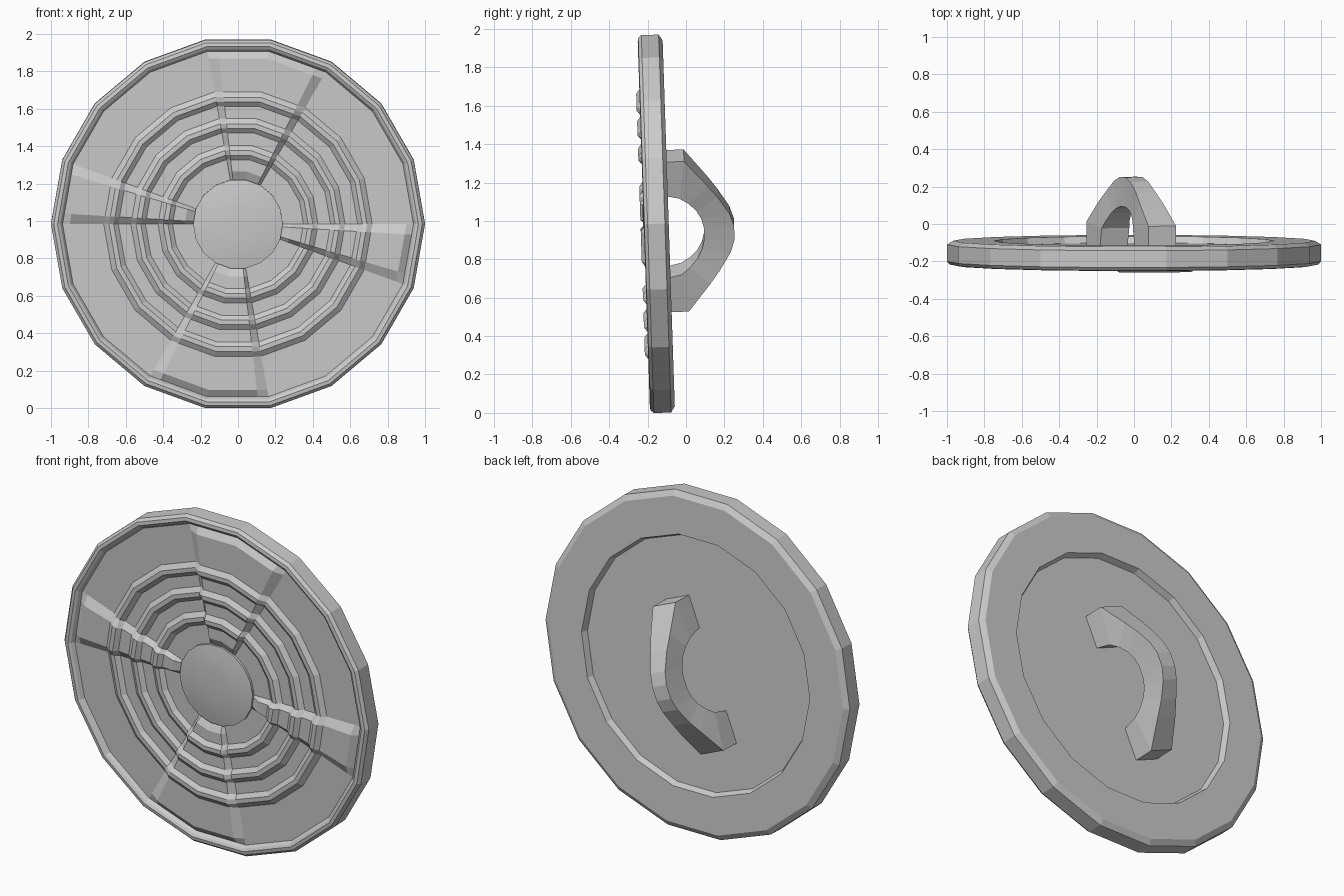
import bpy, bmesh
from math import sin, cos, radians
from mathutils import Matrix

if "Cube" in bpy.data.objects:
    bpy.data.objects.remove(bpy.data.objects["Cube"])

SIDES, STEP = 18, 20
FLOOR, ARM_H, RING_H = -0.036, 0.026, 0.02
ARMS = [(60, 100), (160, 180), (240, 280), (340, 360)]   # raised cross arms, degrees
SLOPE = 3.5
POSE = Matrix.Translation((0, -0.155, 0.985)) @ Matrix.Rotation(radians(1.9), 4, 'X')


def finish(name, bm):
    bmesh.ops.recalc_face_normals(bm, faces=bm.faces)
    me = bpy.data.meshes.new(name)
    bm.to_mesh(me)
    bm.free()
    ob = bpy.data.objects.new(name, me)
    bpy.context.collection.objects.link(ob)
    ob.matrix_world = POSE
    return ob


def polygon_point(r, a, y):
    # keeps extra points on the straight sides of the 18-gon
    off = (a % STEP) - STEP / 2
    rr = r * cos(radians(STEP / 2)) / cos(radians(off))
    return (rr * cos(radians(a)), y, rr * sin(radians(a)))


def lathe(name, profile, angles, arms=False):
    # profile entries: radius, y, share of arm height
    bm = bmesh.new()
    loops = []
    for r, y, k in profile:
        if r == 0:
            loops.append([bm.verts.new((0, y, 0))])
            continue
        loop = []
        for a in angles:
            top = any(s < a < e for s, e in ARMS)
            loop.append(bm.verts.new(polygon_point(r, a, y - (k * ARM_H if top else 0))))
        loops.append(loop)
    n = len(angles)
    for p, q in zip(loops, loops[1:]):
        for i in range(n):
            j = (i + 1) % n
            if len(p) == 1:
                bm.faces.new((p[0], q[i], q[j]))
            elif len(q) == 1:
                bm.faces.new((p[i], q[0], p[j]))
            else:
                bm.faces.new((p[i], q[i], q[j], p[j]))
    return finish(name, bm)


# shield disc: floor, three raised rings, stepped rim, recessed back
angles = set(range(0, 360, STEP))
for s, e in ARMS:
    angles |= {s + SLOPE, e - SLOPE}
profile = [(0, FLOOR, 0), (0.235, FLOOR, 0), (0.285, FLOOR, 1)]
for r0 in (0.35, 0.495, 0.64):
    profile += [(r0, FLOOR, 1), (r0 + 0.025, FLOOR - RING_H, 1),
                (r0 + 0.05, FLOOR - RING_H, 1), (r0 + 0.078, FLOOR, 1)]
profile += [(0.9, FLOOR, 1), (0.938, FLOOR, 0), (0.95, -0.056, 0), (0.965, -0.065, 0),
            (0.985, -0.062, 0), (1.0, -0.045, 0), (1.0, 0.045, 0), (0.968, 0.065, 0),
            (0.75, 0.065, 0), (0.735, 0.03, 0), (0, 0.03, 0)]
lathe("shield_disc", profile, sorted(angles))

# domed centre boss
boss = lathe("centre_boss", [(0.24, -0.03, 0), (0.24, -0.05, 0), (0.17, -0.062, 0),
                             (0.09, -0.068, 0), (0, -0.07, 0)], list(range(0, 360, STEP)))
bpy.context.view_layer.objects.active = boss
boss.select_set(True)
bpy.ops.object.shade_smooth_by_angle(angle=radians(30))

# arched hand grip on the back: (along, outer y, inner along, inner y, half width)
half = [(0.425, 0.02, 0.24, 0.02, 0.08), (0.425, 0.155, 0.215, 0.125, 0.08),
        (0.28, 0.27, 0.18, 0.17, 0.068), (0.205, 0.325, 0.135, 0.21, 0.058),
        (0.11, 0.383, 0.085, 0.235, 0.052), (0.04, 0.405, 0.035, 0.247, 0.05)]
path = half + [(-a, b, -c, d, w) for a, b, c, d, w in reversed(half)]
bm = bmesh.new()
rings = [[bm.verts.new(p) for p in ((-w, yo, so), (w, yo, so), (w, yi, si), (-w, yi, si))]
         for so, yo, si, yi, w in path]
for p, q in zip(rings, rings[1:]):
    for i in range(4):
        j = (i + 1) % 4
        bm.faces.new((p[i], p[j], q[j], q[i]))
bm.faces.new(rings[0])
bm.faces.new(rings[-1])
bm.transform(Matrix.Translation((-0.015, 0, -0.04)) @ Matrix.Rotation(radians(23), 4, 'Y'))
finish("hand_grip", bm)
